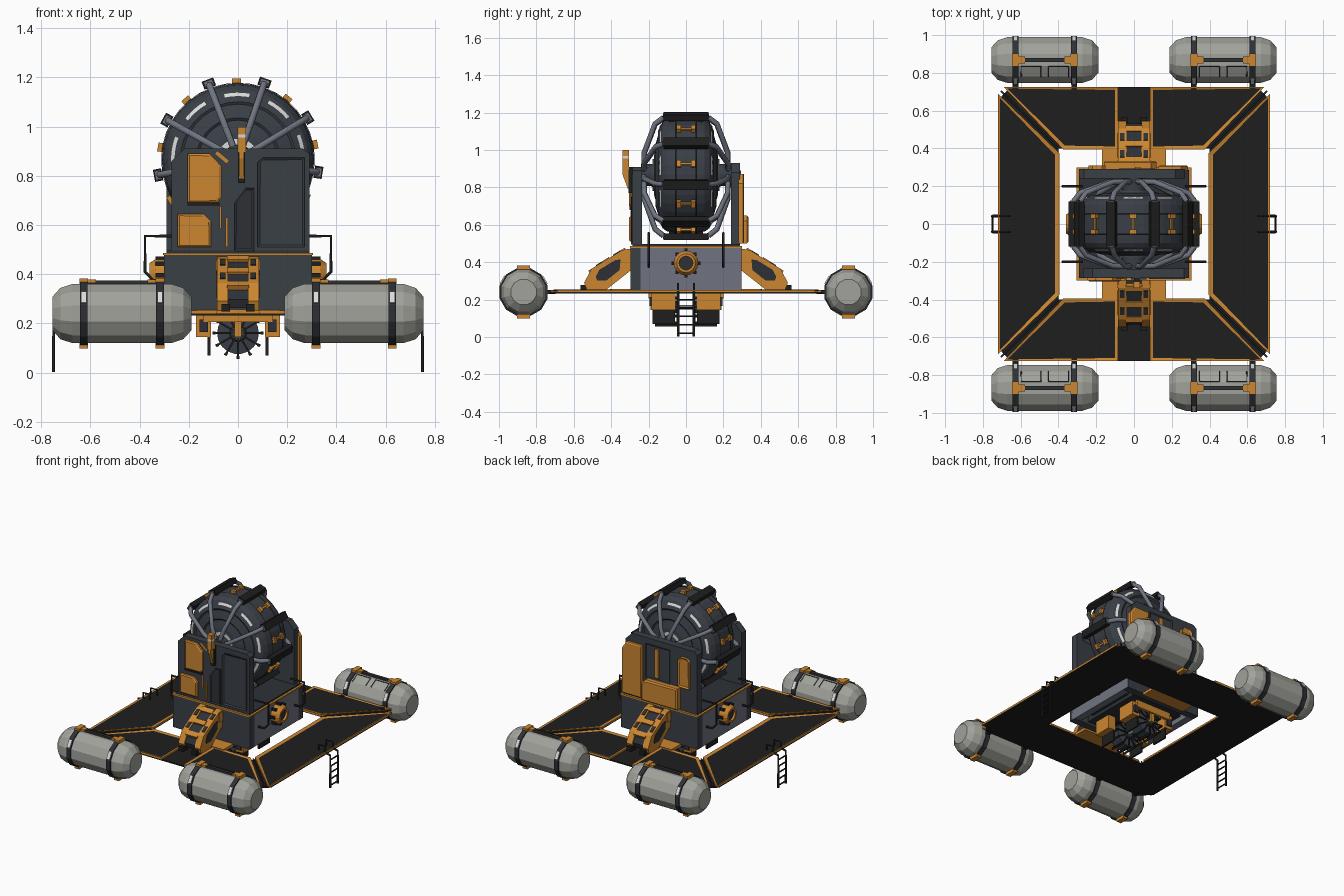
import bpy, bmesh, math
from mathutils import Vector, Matrix

if "Cube" in bpy.data.objects:
    bpy.data.objects.remove(bpy.data.objects["Cube"])

def mat(name, r, g, b):
    m = bpy.data.materials.new(name)
    m.diffuse_color = (r, g, b, 1)
    m.use_nodes = True
    m.node_tree.nodes["Principled BSDF"].inputs["Base Color"].default_value = m.diffuse_color
    return m

ORANGE = mat("orange_paint", .60, .24, .03)
SLATE = mat("dark_slate", .042, .050, .062)
DEEP = mat("deep_slate", .026, .030, .036)
BLUE = mat("blue_grey", .16, .175, .215)
BLACK = mat("black", .013, .013, .013)
TANK = mat("tank_grey", .36, .36, .33)
WHITE = mat("off_white", .70, .70, .68)

def finish(name, bm, *mats):
    bmesh.ops.recalc_face_normals(bm, faces=bm.faces)
    me = bpy.data.meshes.new(name)
    bm.to_mesh(me)
    bm.free()
    for m in mats:
        me.materials.append(m)
    o = bpy.data.objects.new(name, me)
    bpy.context.collection.objects.link(o)
    return o

def box(name, c, s, m, rot=None):
    bm = bmesh.new()
    bmesh.ops.create_cube(bm, size=1)
    M = Matrix.Translation(c) @ (rot or Matrix()) @ Matrix.Diagonal((*s, 1))
    bm.transform(M)
    return finish(name, bm, m)

def prism(name, pts, axis, a, b, m, inset=0, depth=0, m2=None):
    """Extrude a 2D outline along an axis from a to b; optionally inset the b cap."""
    def at(p, t):
        return {'x': (t, p[0], p[1]), 'y': (p[0], t, p[1]), 'z': (p[0], p[1], t)}[axis]
    bm = bmesh.new()
    A = [bm.verts.new(at(p, a)) for p in pts]
    B = [bm.verts.new(at(p, b)) for p in pts]
    n = len(pts)
    bm.faces.new(A)
    cap = bm.faces.new(B)
    for i in range(n):
        bm.faces.new((A[i], A[(i + 1) % n], B[(i + 1) % n], B[i]))
    bmesh.ops.recalc_face_normals(bm, faces=bm.faces)
    if inset:
        bmesh.ops.inset_region(bm, faces=[cap], thickness=inset, depth=depth)
        cap.material_index = 1
    return finish(name, bm, m, m2 or m)

def lathe(name, prof, c, axis, seg, m, a0=0, a1=360):
    """Turn (radius, offset) points around an x or y axis through c."""
    bm = bmesh.new()
    full = a1 - a0 >= 360
    rings = []
    for i in range(seg if full else seg + 1):
        t = math.radians(a0 + (a1 - a0) * i / seg)
        u, v = math.cos(t), math.sin(t)
        rings.append([bm.verts.new(Vector(c) + Vector((r * u, h, r * v) if axis == 'y' else (h, r * u, r * v)))
                      for r, h in prof])
    for i in range(seg):
        p, q = rings[i], rings[(i + 1) % len(rings)]
        for k in range(len(prof) - 1):
            bm.faces.new((p[k], p[k + 1], q[k + 1], q[k]))
    bmesh.ops.remove_doubles(bm, verts=bm.verts, dist=1e-5)
    return finish(name, bm, m)

def tube(name, pts, r, m):
    cu = bpy.data.curves.new(name, 'CURVE')
    cu.dimensions = '3D'
    cu.bevel_depth, cu.bevel_resolution, cu.use_fill_caps = r, 1, True
    s = cu.splines.new('POLY')
    s.points.add(len(pts) - 1)
    for p, q in zip(s.points, pts):
        p.co = (*q, 1)
    tmp = bpy.data.objects.new(name, cu)
    me = bpy.data.meshes.new_from_object(tmp)
    bpy.data.objects.remove(tmp)
    me.materials.clear()
    me.materials.append(m)
    bpy.context.collection.objects.link(bpy.data.objects.new(name, me))

# Platform: black ring base with orange-framed dark panels
for s in (-1, 1):
    prism("platform_base_side", [(s*.40, -.40), (s*.72, -.655), (s*.72, .655), (s*.40, .40)], 'z', .232, .240, BLACK)
    prism("platform_base_end", [(-.40, s*.40), (-.72, s*.655), (-.655, s*.725), (.655, s*.725), (.72, s*.655), (.40, s*.40)],
          'z', .232, .240, BLACK)
    prism("platform_side_panel", [(s*.395, -.375), (s*.72, -.69), (s*.72, .69), (s*.395, .375)],
          'z', .239, .252, ORANGE, .025, -.004, BLACK)
    for t in (-1, 1):
        prism("platform_end_panel", [(s*.085, t*.395), (s*.375, t*.395), (s*.69, t*.725), (s*.085, t*.725)],
              'z', .239, .252, ORANGE, .022, -.004, BLACK)
        tube("platform_seam", [(s*.40, t*.40, .25), (s*.705, t*.705, .25)], .005, DEEP)

# Float tanks with straps, buckles and a top bar
half = [(.125, .2), (.108, .25), (.07, .283), (0, .283)]
prof = [(r, -h) for r, h in reversed(half)] + half
for sx in (-1, 1):
    for sy in (-1, 1):
        cx, cy, cz = sx*.472, sy*.868, .24
        lathe("float_tank", prof, (cx, cy, cz), 'x', 12, TANK, 15, 375)
        for d in (-.155, .155):
            x = cx + d
            lathe("tank_strap", [(.118, -.016), (.133, -.016), (.133, .016), (.118, .016), (.118, -.016)],
                  (x, cy, cz), 'x', 12, DEEP, 15, 375)
            for sz in (-1, 1):
                box("strap_buckle", (x, cy, cz + sz*.131), (.036, .07, .022), ORANGE)
            box("strap_link", (x, sy*.727, cz), (.03, .06, .022), BLACK)
            for k in (-1, 1):
                rot = Matrix.Rotation(-k*math.radians(60), 4, 'X')
                box("strap_label", Vector((x, cy, cz)) + rot @ Vector((0, 0, .130)), (.022, .05, .008), WHITE, rot)
            box("top_bar_clamp", (x - math.copysign(.025, d), cy, .372), (.05, .035, .014), ORANGE)
        box("tank_top_bar", (cx, cy, .367), (.30, .022, .014), DEEP)
        for k in (-1, 1):   # raised outline on the inboard shoulder
            p, q = Vector((0, -sy*.035, .123)), Vector((0, -sy*.088, .092))
            o = Vector((cx, cy, cz))
            a, b = Vector((k*.02, 0, 0)), Vector((k*.125, 0, 0))
            tube("tank_outline", [o+a+q, o+a+p, o+b+p, o+b+q], .003, DEEP)

# Lower hull: open-bottomed box with orange trim
for s in (-1, 1):
    box("hull_side", (s*.275, 0, .365), (.05, .59, .23), BLUE)
    box("hull_end", (0, s*.27, .365), (.60, .052, .232), SLATE)
    box("hull_inner_machinery", (s*.20, 0, .33), (.09, .36, .10), DEEP)
    for y in (-.14, 0, .14):
        box("hull_inner_bracket", (s*.15, y, .32), (.03, .05, .12), ORANGE)
    # side porthole
    lathe("porthole_ring", [(.035, .29), (.066, .29), (.066, .335), (.05, .36), (.037, .36), (.035, .29)] if s > 0 else
          [(.035, -.29), (.066, -.29), (.066, -.335), (.05, -.36), (.037, -.36), (.035, -.29)], (0, 0, .395), 'x', 16, ORANGE)
    lathe("porthole_glass", [(0, s*.345), (.04, s*.345), (.04, s*.30)], (0, 0, .395), 'x', 16, DEEP)
    for k in range(8):
        t = k * math.pi / 4
        box("porthole_bolt", (s*.318, .068*math.cos(t), .395 + .068*math.sin(t)), (.036, .018, .018), BLACK)
    # side handrails
    for y in (-.2, .2):
        tube("hull_handrail", [(s*.27, y, .555), (s*.378, y, .555), (s*.378, y, .41), (s*.345, y, .375), (s*.295, y, .375)], .007, BLACK)
    # boarding ladder and platform grips
    for y in (-.042, .042):
        tube("ladder_rail", [(s*.70, y, .245), (s*.75, y, .232), (s*.75, y, .003)], .007, BLACK)
        tube("ladder_grip", [(s*.66, y, .245), (s*.66, y, .285), (s*.71, y, .285), (s*.71, y, .245)], .006, BLACK)
    for i in range(5):
        tube("ladder_rung", [(s*.75, -.042, .02 + i*.045), (s*.75, .042, .02 + i*.045)], .005, BLACK)
box("hull_deck", (0, 0, .462), (.56, .55, .03), DEEP)
box("hull_ceiling", (0, 0, .41), (.52, .50, .02), SLATE)
box("hull_trim", (0, 0, .482), (.61, .60, .010), ORANGE)
box("deck_plate", (0, 0, .49), (.58, .57, .012), DEEP)

# Front and rear support arms
arm = [(.28, .475), (.34, .465), (.505, .365), (.545, .29), (.53, .25), (.43, .25), (.29, .36)]
for s in (-1, 1):
    P = [(s*y, z) for y, z in arm]
    for k in (-1, 1):
        prism("arm_cheek", P, 'x', k*.04, k*.085, ORANGE)
        hole = [(s*(.42 + (y - .42)*.5), .355 + (z - .355)*.5) for y, z in arm]
        prism("arm_recess", hole, 'x', k*.083, k*.088, DEEP)
        box("arm_foot", (k*.05, s*.54, .263), (.035, .05, .03), BLACK)
        box("arm_shoulder", (k*.075, s*.31, .43), (.03, .05, .06), ORANGE)
        for y, z in ((.37, .445), (.46, .39)):
            box("arm_slot", (k*.062, s*y, z), (.022, .045, .012), DEEP, Matrix.Rotation(-s*.54, 4, 'X'))
    prism("arm_core", [(s*(.42 + (y - .42)*.9), .355 + (z - .355)*.88) for y, z in arm], 'x', -.045, .045, DEEP)
    for y, z in ((.335, .455), (.42, .405), (.50, .35)):
        box("arm_rung", (0, s*y, z), (.09, .035, .03), ORANGE, Matrix.Rotation(-s*.54, 4, 'X'))
    box("arm_bridge", (0, s*.35, .246), (.34, .11, .02), ORANGE)

# Front and rear walls
wall = [(-.27, .49), (.29, .49), (.29, .89), (.265, .91), (-.22, .91), (-.27, .86)]
prism("front_wall", wall, 'y', -.235, -.285, SLATE)
prism("rear_wall", [(-x, z + (.02 if z > .8 else 0)) for x, z in wall], 'y', .24, .29, SLATE)
prism("front_door", [(.08, .51), (.27, .51), (.27, .875), (.10, .875), (.08, .855)], 'y', -.28, -.292, SLATE, .014, -.008, DEEP)
prism("front_locker", [(-.015, .495), (.065, .495), (.065, .75), (.03, .75), (-.015, .69)], 'y', -.28, -.293, SLATE, .010, -.006, DEEP)
prism("upper_hatch", [(-.205, .69), (-.085, .69), (-.068, .71), (-.068, .84), (-.115, .89), (-.205, .89)], 'y', -.28, -.298, ORANGE, .010, .006)
prism("lower_hatch", [(-.245, .51), (-.11, .51), (-.11, .615), (-.14, .645), (-.245, .645)], 'y', -.28, -.298, ORANGE, .010, .006)
box("hatch_sill", (-.14, -.292, .685), (.13, .02, .012), BLACK)
box("wall_pipe", (-.045, -.29, .57), (.01, .015, .12), ORANGE)
box("wall_pipe_upper", (-.072, -.29, .63), (.008, .012, .09), ORANGE)
box("wall_stripe", (-.065, -.287, .875), (.06, .008, .014), ORANGE, Matrix.Rotation(math.radians(40), 4, 'Y'))
# Mast lamp
box("lamp_rail", (.015, -.295, .84), (.028, .025, .14), BLACK)
prism("lamp_bracket", [(-.285, .79), (-.31, .79), (-.34, .87), (-.34, .90), (-.285, .90)], 'x', .005, .025, ORANGE)
for z, h, m in ((.925, .06, ORANGE), (.96, .016, WHITE), (.982, .034, ORANGE)):
    box("lamp_head", (.015, -.322, z), (.036, .036, h), m)
# Rear panels
prism("rear_tall_panel", [(.13, .50), (.285, .50), (.285, .82), (.25, .87), (.13, .87)], 'y', .28, .305, ORANGE, .010, .005)
prism("rear_box", [(-.16, .50), (.12, .50), (.12, .62), (.09, .65), (-.16, .65)], 'y', .28, .325, ORANGE, .012, .008)
prism("rear_recess", [(-.08, .65), (.11, .65), (.11, .89), (-.08, .89)], 'y', .28, .295, SLATE, .014, -.008, BLACK)
prism("rear_window", [(-.24, .66), (-.15, .66), (-.15, .85), (-.17, .87), (-.22, .87), (-.24, .85)], 'y', .28, .31, ORANGE, .014, -.008)
box("rear_strip", (.02, .296, .77), (.03, .014, .2), ORANGE)

# Main drum with cage
ZC = .866
C = Vector((0, 0, ZC))
side = [(.31, .05), (.302, .10), (.285, .125), (.235, .15), (.225, .145), (.17, .162), (.16, .155), (.11, .17), (.06, .175), (.06, .24), (0, .24)]
lathe("drum", [(r, -y) for r, y in reversed(side)] + side, C, 'y', 36, SLATE)

def radial(name, deg, r, y, size, m, c=C):
    """Box placed around a y axis; size is radial, along the axis, tangential."""
    rot = Matrix.Rotation(-math.radians(deg), 4, 'Y')
    return box(name, c + rot @ Vector((r, y, 0)), size, m, rot)

for k in range(9):
    a = 71 + 40*k
    ca, sa = math.cos(math.radians(a)), math.sin(math.radians(a))
    radial("cage_bar", a, .331, 0, (.034, .24, .05), BLACK)
    radial("drum_gap", a, .306, 0, (.014, .18, .02), BLACK)
    for s in (-1, 1):
        tube("cage_spoke", [(r*ca, s*y, ZC + r*sa) for r, y in ((.05, .225), (.13, .222), (.29, .165), (.325, .12))], .015, BLUE)
        radial("cage_bar_cap", a, .331, s*.121, (.022, .006, .034), BLUE)
        radial("drum_clip", a + 20, .315, s*.04, (.03, .024, .036), ORANGE)
        lathe("drum_light_arc", [(.272, s*.134), (.258, s*.142)], C, 'y', 4, WHITE, a + 9, a + 31)
    radial("drum_clip_bar", a + 20, .314, 0, (.014, .09, .012), ORANGE)
for s in (-1, 1):
    lathe("hub_ring", [(.062, s*.178), (.085, s*.178), (.085, s*.168)], C, 'y', 24, WHITE)
    lathe("drum_seam", [(.3105, s*.05), (.3125, s*.054), (.3105, s*.058)], C, 'y', 36, BLACK)

# Twin drive wheels below the hull
for s in (-1, 1):
    W = Vector((0, s*.105, .16))
    lathe("drive_wheel", [(0, -.06), (.03, -.06), (.035, -.045), (.085, -.04), (.085, .04), (.035, .045), (.03, .06), (0, .06)], W, 'y', 18, SLATE)
    for k in range(12):
        a = 30*k
        radial("wheel_bar", a, .098, 0, (.012, .12, .012), BLACK, W)
        for t in (-.058, .058):
            radial("wheel_spoke", a, .06, t, (.08, .006, .008), BLACK, W)
    for k in (-1, 1):
        box("wheel_bracket", (k*.14, s*.12, .195), (.06, .13, .10), ORANGE)
        box("wheel_guard", (k*.118, s*.12, .11), (.012, .12, .08), BLACK)
        box("wheel_hanger", (k*.07, s*.19, .23), (.14, .02, .05), ORANGE)
        box("bracket_cap", (k*.14, s*.19, .19), (.035, .012, .05), DEEP)
    box("axle_mount", (0, s*.182, .205), (.03, .016, .12), ORANGE)
box("wheel_beam", (0, 0, .28), (.40, .46, .05), DEEP)
tube("wheel_axle", [(0, -.19, .16), (0, .19, .16)], .014, BLUE)
